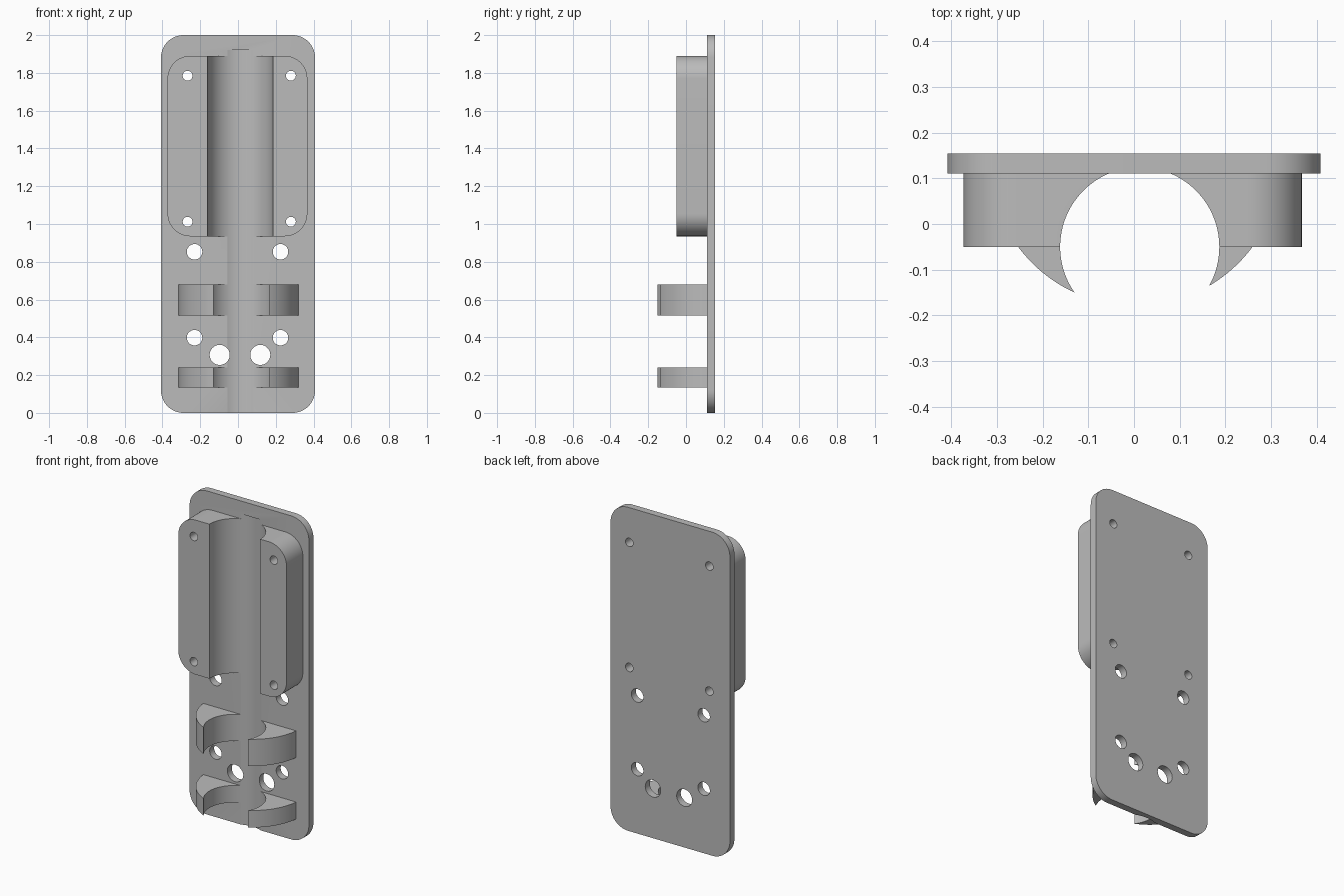
import bpy, bmesh
from math import pi, sin, cos, asin, radians
from mathutils import Vector

cube = bpy.data.objects.get("Cube")
if cube:
    bpy.data.objects.remove(cube, do_unlink=True)

grey = bpy.data.materials.new("plain_grey")
grey.use_nodes = True
grey.diffuse_color = (0.5, 0.5, 0.5, 1)
grey.node_tree.nodes["Principled BSDF"].inputs["Base Color"].default_value = (0.5, 0.5, 0.5, 1)

FRONT, BACK = 0.11, 0.154      # plate faces in y
BLOCK_FRONT = -0.05


def arc(cx, cy, r, start, end, n):
    """Points along an arc, both ends included."""
    return [(cx + r * cos(start + (end - start) * i / n),
             cy + r * sin(start + (end - start) * i / n)) for i in range(n + 1)]


def circle(cx, cy, r, n):
    return arc(cx, cy, r, 0, 2 * pi, n)[:-1]


def rounded_rect(x0, x1, z0, z1, r):
    corners = [(x1 - r, z1 - r), (x0 + r, z1 - r), (x0 + r, z0 + r), (x1 - r, z0 + r)]
    return [p for k, (x, z) in enumerate(corners)
            for p in arc(x, z, r, k * pi / 2, (k + 1) * pi / 2, 16)]


def prisms(name, outlines, lo, hi, axis):
    """Extrude closed outlines along y (drawn in x, z) or z (drawn in x, y)."""
    bm = bmesh.new()
    for outline in outlines:
        pts = [(a, lo, b) if axis == "y" else (a, b, lo) for a, b in outline]
        face = bm.faces.new([bm.verts.new(p) for p in pts])
        ext = bmesh.ops.extrude_face_region(bm, geom=[face])
        step = Vector((0, hi - lo, 0)) if axis == "y" else Vector((0, 0, hi - lo))
        moved = [v for v in ext["geom"] if isinstance(v, bmesh.types.BMVert)]
        bmesh.ops.translate(bm, verts=moved, vec=step)
    bmesh.ops.recalc_face_normals(bm, faces=bm.faces)
    mesh = bpy.data.meshes.new(name)
    bm.to_mesh(mesh)
    bm.free()
    mesh.materials.append(grey)
    ob = bpy.data.objects.new(name, mesh)
    bpy.context.collection.objects.link(ob)
    return ob


def select(ob):
    bpy.ops.object.select_all(action="DESELECT")
    ob.select_set(True)
    bpy.context.view_layer.objects.active = ob


def cut(ob, cutters):
    select(ob)
    for cutter in cutters:
        mod = ob.modifiers.new("cut", "BOOLEAN")
        mod.operation = "DIFFERENCE"
        mod.solver = "EXACT"
        mod.object = cutter
        bpy.ops.object.modifier_apply(modifier=mod.name)
    bpy.ops.object.shade_smooth_by_angle(angle=radians(30))


# Cutters: the long round channel and all screw holes
channel = prisms("channel_cutter", [circle(0.0125, -0.05, 0.174, 128)], -0.1, 1.92, "z")
holes = [circle(x, z, 0.026, 32) for x in (-0.267, 0.28) for z in (1.012, 1.785)]
holes += [circle(x, z, 0.041, 40) for x in (-0.23, 0.225) for z in (0.398, 0.853)]
holes += [circle(x, 0.307, 0.053, 48) for x in (-0.097, 0.118)]
drill = prisms("hole_cutter", holes, -0.3, 0.3, "y")

# Back plate
plate = prisms("back_plate", [rounded_rect(-0.408, 0.408, 0, 2, 0.12)], FRONT, BACK, "y")
cut(plate, [channel, drill])

# Thick upper block, split in two by the channel
block = prisms("upper_block", [rounded_rect(-0.373, 0.367, 0.935, 1.89, 0.12)],
               BLOCK_FRONT, FRONT, "y")
cut(block, [channel, drill])

# Curved clip pairs below the block
CY, R = 0.14, 0.319
dip = asin((CY - FRONT) / R)
clip_outline = arc(0.003, CY, R, pi + dip, 2 * pi - dip, 64)
for name, lo, hi in (("upper_clips", 0.515, 0.68), ("lower_clips", 0.135, 0.24)):
    cut(prisms(name, [clip_outline], lo, hi, "z"), [channel])

for cutter in (channel, drill):
    bpy.data.objects.remove(cutter, do_unlink=True)
